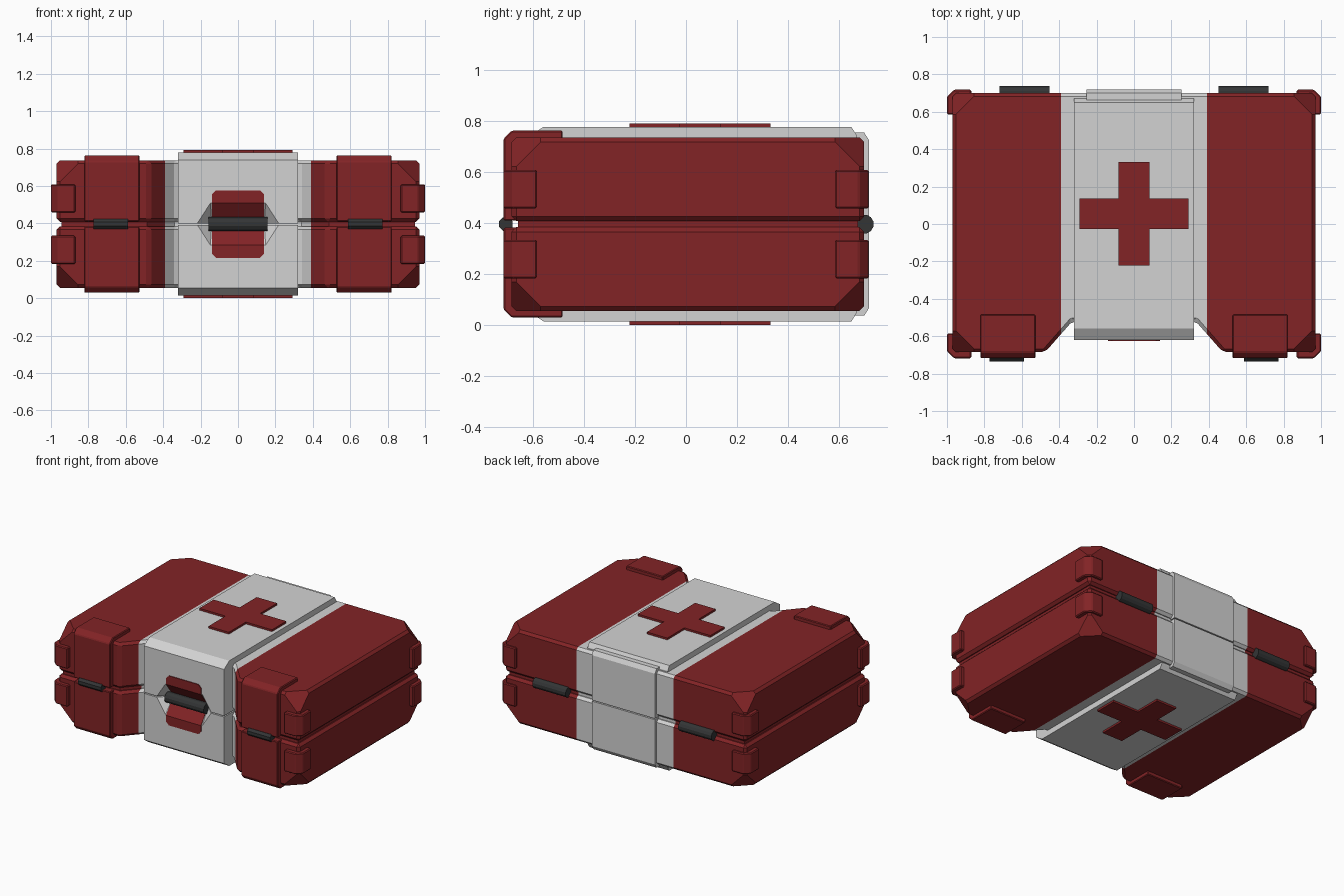
import bpy, bmesh, math
from mathutils import Vector, Matrix

if "Cube" in bpy.data.objects:
    bpy.data.objects.remove(bpy.data.objects["Cube"])

MID = 0.396  # height of the seam; every part is modelled around it


def material(name, rgb):
    m = bpy.data.materials.new(name)
    m.diffuse_color = (*rgb, 1)
    m.use_nodes = True
    m.node_tree.nodes["Principled BSDF"].inputs["Base Color"].default_value = m.diffuse_color
    return m


RED = material("dark red", (0.225, 0.017, 0.019))
GREY = material("light grey", (0.65, 0.65, 0.65))
DARK = material("charcoal", (0.033, 0.035, 0.036))


def finish(name, bm, mats, mirror=""):
    bmesh.ops.recalc_face_normals(bm, faces=bm.faces[:])
    me = bpy.data.meshes.new(name)
    bm.to_mesh(me)
    bm.free()
    for m in mats:
        me.materials.append(m)
    ob = bpy.data.objects.new(name, me)
    ob.location.z = MID
    bpy.context.collection.objects.link(ob)
    if mirror:
        mod = ob.modifiers.new("mirror", 'MIRROR')
        mod.use_axis = ["x" in mirror, "y" in mirror, "z" in mirror]
        mod.use_mirror_merge = False
    return ob


def prism(pts, axis, lo, hi, bevel=0):
    """Extrude a profile: (y, z) points along x, or (x, y) points along z."""
    bm = bmesh.new()
    place = (lambda p: (lo, *p)) if axis == "x" else (lambda p: (*p, lo))
    f = bm.faces.new([bm.verts.new(place(p)) for p in pts])
    new = bmesh.ops.extrude_face_region(bm, geom=[f])["geom"]
    d = hi - lo
    bmesh.ops.translate(bm, verts=[v for v in new if isinstance(v, bmesh.types.BMVert)],
                        vec=(d, 0, 0) if axis == "x" else (0, 0, d))
    bmesh.ops.recalc_face_normals(bm, faces=bm.faces[:])
    if bevel:
        bmesh.ops.bevel(bm, geom=bm.edges[:], offset=bevel, segments=1,
                        profile=0.5, affect='EDGES')
    return bm


def rod(name, x0, x1, y, r, sides, mirror=""):
    bm = bmesh.new()
    bmesh.ops.create_cone(bm, cap_ends=True, segments=sides, radius1=r, radius2=r, depth=x1 - x0)
    turn = Matrix.Rotation(math.pi / 2, 4, 'Y') @ Matrix.Rotation(math.pi / sides, 4, 'Z')
    bmesh.ops.transform(bm, verts=bm.verts[:], matrix=Matrix.Translation(((x0 + x1) / 2, y, 0)) @ turn)
    return finish(name, bm, [DARK], mirror)


def outline(d):
    """Case plan with a recessed front middle, inset by d."""
    right = [(0.33 + 0.43 * d, -0.52 + d), (0.475 + 0.43 * d, -0.685 + d),
             (0.97 - d, -0.685 + d), (0.97 - d, 0.70 - d)]
    return right + [(-x, y) for x, y in reversed(right)]


def paint_middle(bm):
    """Cut at x = +-0.39 and make the middle grey."""
    for s in (-1, 1):
        bmesh.ops.bisect_plane(bm, geom=bm.verts[:] + bm.edges[:] + bm.faces[:],
                               plane_co=(0.39 * s, 0, 0), plane_no=(1, 0, 0))
    for f in bm.faces:
        f.material_index = int(abs(f.calc_center_median().x) < 0.39)


# Case shells, with the outer corners cut off
bm = prism(outline(0), "z", 0.012, 0.341, 0.018)
for sx in (-1, 1):
    for sy, y in ((-1, 0.685), (1, 0.70)):
        n = Vector((sx, sy, 1)).normalized()
        co = Vector((sx * 0.97, sy * y, 0.341)) - n * (0.132 / math.sqrt(3))
        bmesh.ops.bisect_plane(bm, geom=bm.verts[:] + bm.edges[:] + bm.faces[:],
                               plane_co=co, plane_no=n, clear_outer=True)
        bmesh.ops.holes_fill(bm, edges=bm.edges[:], sides=0)
paint_middle(bm)
finish("case_shell", bm, [RED, GREY], "z")

# Core seen inside the seam
bm = prism(outline(0.025), "z", -0.03, 0.03)
paint_middle(bm)
finish("seam_core", bm, [RED, GREY])

# Raised grey centre block and back plate
bm = prism([(-0.62, 0.004), (-0.62, 0.342), (-0.56, 0.382), (0.65, 0.382),
            (0.67, 0.35), (0.67, 0.004)], "x", -0.322, 0.322)
block = finish("centre_block", bm, [GREY], "z")
bm = prism([(0.66, 0.004), (0.719, 0.004), (0.719, 0.33), (0.70, 0.36), (0.66, 0.36)],
           "x", -0.254, 0.254)
finish("back_plate", bm, [GREY], "z")

# Tapered grip notch cut into the block front
bm = bmesh.new()
for s in (-1, 1):
    for p in ((0.24, -0.64, 0), (0.15, -0.64, 0.14), (0.15, -0.64, -0.14), (0.14, -0.54, 0)):
        bm.verts.new((p[0] * s, p[1], p[2]))
bmesh.ops.convex_hull(bm, input=bm.verts[:])
cutter = finish("notch_cutter", bm, [GREY])
cutter.hide_render = True
cutter.hide_viewport = True
cut = block.modifiers.new("notch", 'BOOLEAN')
cut.object = cutter
cut.operation = 'DIFFERENCE'
cut.solver = 'EXACT'

# Red grip plates folding into the notch
bm = prism([(-0.60, 0.18), (-0.626, 0.18), (-0.626, 0.113), (-0.546, 0.006),
            (-0.53, 0.006), (-0.60, 0.10)], "x", -0.14, 0.14)
corners = [e for e in bm.edges if all(v.co.z > 0.17 for v in e.verts)
           and abs(e.verts[0].co.x - e.verts[1].co.x) < 0.01]
bmesh.ops.bevel(bm, geom=corners, offset=0.022, segments=1, profile=0.5, affect='EDGES')
finish("grip_plate", bm, [RED], "z")
rod("handle", -0.158, 0.158, -0.582, 0.039, 12)

# Front bands, corner guards
bm = prism([(-0.485, 0.014), (-0.717, 0.014), (-0.717, 0.335), (-0.685, 0.367),
            (-0.485, 0.367)], "x", 0.527, 0.822, 0.005)
finish("front_band", bm, [RED], "xz")
bm = prism([(0.87, 0.585), (1.0, 0.585), (1.0, 0.68), (0.962, 0.718), (0.87, 0.718)],
           "z", 0.062, 0.213, 0.006)
finish("corner_guard", bm, [RED], "xyz")

# Clips and hinges
rod("front_clip", 0.588, 0.773, -0.708, 0.029, 8, "x")
rod("back_hinge", 0.453, 0.72, 0.70, 0.038, 12, "x")

# Cross emblem on top and bottom
a, b, c = 0.082, 0.292, 0.055
t = 0.277
pts = [(a, -t), (a, -a), (b, -a), (b, a), (a, a), (a, t)]
pts += [(-x, -y) for x, y in pts]
bm = prism([(x, y + c) for x, y in pts], "z", 0.375, 0.396)
finish("cross", bm, [RED], "z")
